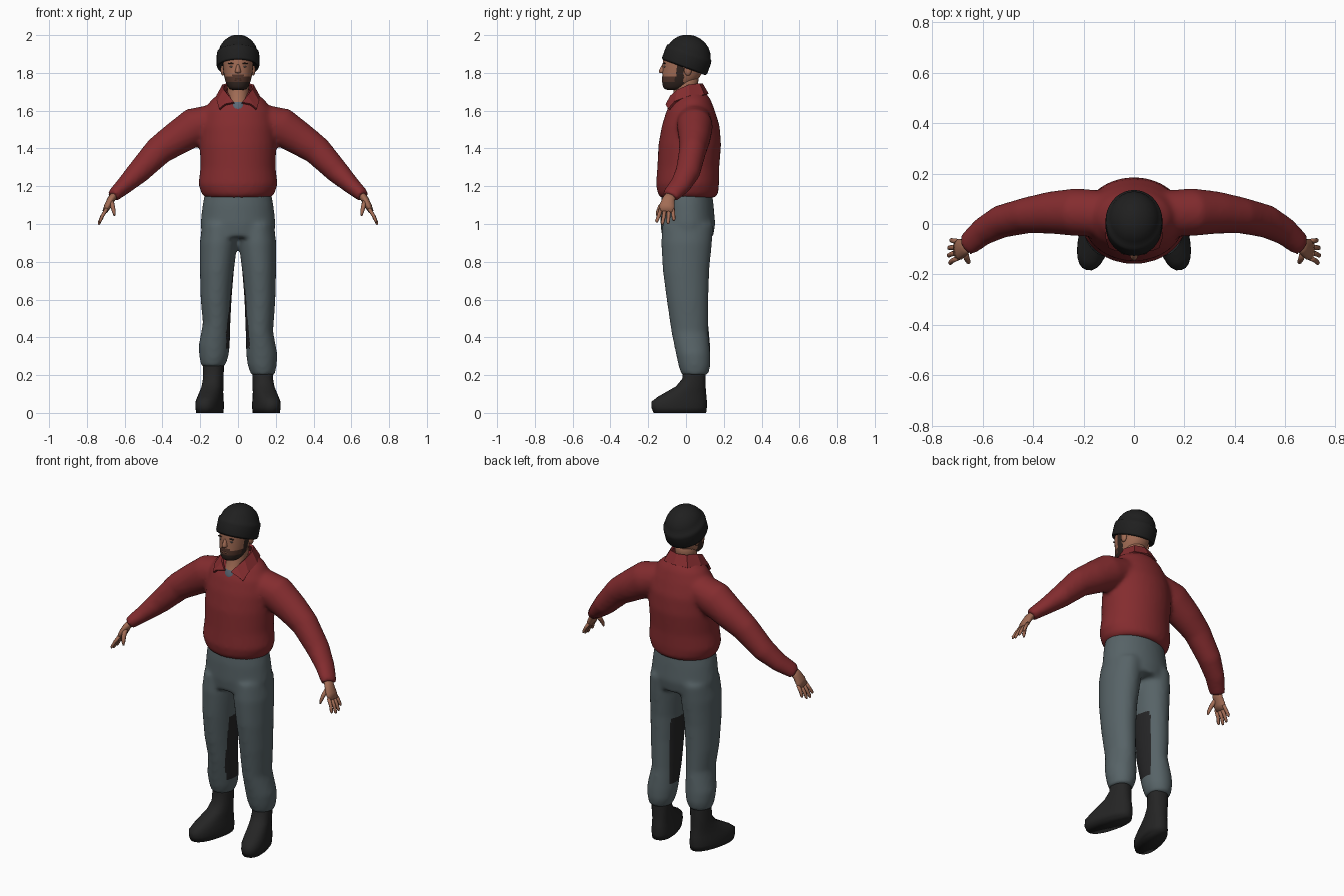
import bpy, bmesh, math
from mathutils import Vector, Matrix

cube = bpy.data.objects.get("Cube")
if cube:
    bpy.data.objects.remove(cube, do_unlink=True)


def material(name, r, g, b):
    m = bpy.data.materials.new(name)
    m.use_nodes = True
    m.diffuse_color = (r, g, b, 1)
    bsdf = m.node_tree.nodes["Principled BSDF"]
    bsdf.inputs["Base Color"].default_value = (r, g, b, 1)
    bsdf.inputs["Roughness"].default_value = 0.9
    return m


RED = material("red_wool", .23, .025, .028)
GREY = material("grey_trouser", .095, .125, .135)
DARK = material("dark_patch", .018, .018, .019)
KNIT = material("black_knit", .014, .014, .014)
LEATHER = material("black_leather", .018, .018, .018)
SKIN = material("skin", .36, .15, .09)
BEARD = material("dark_beard", .03, .018, .014)
STUBBLE = material("brown_stubble", .085, .036, .024)
SHIRT = material("blue_grey_undershirt", .11, .14, .18)
EYE = material("grey_eye", .16, .14, .14)

UP = Vector((0, 0, 1))


def loft(bm, rings, side=1, axis=UP, sides=24, power=2):
    """Skin elliptical rings (x, y, z, half width, half depth); axis None follows the path."""
    centres = [Vector((r[0] * side, r[1], r[2])) for r in rings]
    loops = []
    for i, ring in enumerate(rings):
        t = axis
        if t is None:
            t = (centres[min(i + 1, len(rings) - 1)] - centres[max(i - 1, 0)]).normalized()
        u = Vector((0, 1, 0))
        u = (u - t * u.dot(t)).normalized()
        v = u.cross(t)
        loop = []
        for k in range(sides):
            a = math.tau * k / sides
            c, s = (math.copysign(abs(f) ** (2 / power), f) for f in (math.cos(a), math.sin(a)))
            loop.append(bm.verts.new(centres[i] + v * ring[3] * c + u * ring[4] * s))
        loops.append(loop)
    for lo, hi in zip(loops, loops[1:]):
        for k in range(sides):
            n = (k + 1) % sides
            bm.faces.new((lo[k], lo[n], hi[n], hi[k]))
    bm.faces.new(loops[0][::-1])
    bm.faces.new(loops[-1])


def make(name, bm, mats, remesh=0, subdiv=0, rule=None, smooth=True):
    """Turn bmesh into an object, bake its modifiers and colour faces by rule."""
    bmesh.ops.recalc_face_normals(bm, faces=bm.faces)
    mesh = bpy.data.meshes.new(name)
    bm.to_mesh(mesh)
    bm.free()
    ob = bpy.data.objects.new(name, mesh)
    bpy.context.collection.objects.link(ob)
    if remesh:
        m = ob.modifiers.new("blend", "REMESH")
        m.mode, m.voxel_size = "VOXEL", remesh
        m = ob.modifiers.new("relax", "SMOOTH")
        m.factor, m.iterations = .5, 8
    if subdiv:
        ob.modifiers.new("round", "SUBSURF").levels = subdiv
    if remesh or subdiv:
        bpy.context.view_layer.update()
        dg = bpy.context.evaluated_depsgraph_get()
        baked = bpy.data.meshes.new_from_object(ob.evaluated_get(dg))
        ob.modifiers.clear()
        ob.data = baked
    ob.data.materials.clear()
    for m in mats:
        ob.data.materials.append(m)
    for p in ob.data.polygons:
        p.use_smooth = smooth
        p.material_index = rule(p.center, p.normal) if rule else 0
    return ob


def blob(name, at, size, mat):
    bm = bmesh.new()
    bmesh.ops.create_uvsphere(bm, u_segments=16, v_segments=10, radius=1,
                              matrix=Matrix.Translation(at) @ Matrix.Diagonal((*size, 1)))
    return make(name, bm, [mat])


# Sweater: torso and both sleeves blended together
bm = bmesh.new()
loft(bm, [(0, y, z, w, d) for z, w, y, d in (
    (1.14, .175, .01, .145), (1.16, .193, .01, .16), (1.21, .21, .008, .167),
    (1.3, .199, .012, .164), (1.42, .203, .02, .166), (1.52, .2, .025, .153),
    (1.6, .18, .025, .128), (1.66, .14, .03, .1), (1.7, .085, .03, .07))], sides=32)
sleeve = [(.1, .04, 1.56, .08, .09), (.23, .047, 1.515, .102, .095), (.33, .045, 1.45, .089, .084),
          (.42, .035, 1.388, .078, .072), (.527, .01, 1.275, .063, .066),
          (.6, -.03, 1.205, .047, .057), (.65, -.073, 1.16, .037, .05), (.663, -.083, 1.145, .034, .046)]
for side in (1, -1):
    loft(bm, sleeve, side, axis=None)
make("sweater", bm, [RED], remesh=.012)

# Trousers: seat and two legs, the right cuff a little higher
bm = bmesh.new()
loft(bm, [(0, y, z, w, d) for z, w, y, d in (
    (1.19, .17, .005, .13), (1.1, .188, .006, .14), (1.0, .199, .01, .145), (.93, .19, .008, .135))], sides=32)
leg = [(.1, .01, 1.0, .09, .135), (.103, .003, .9, .1, .135), (.112, 0, .75, .09, .123),
       (.116, .008, .6, .082, .111), (.113, .02, .43, .073, .098), (.126, .038, .31, .083, .091),
       (.128, .045, .25, .077, .085), (.132, .047, .2, .062, .07)]
for side in (1, -1):
    lift = .045 if side < 0 else 0
    loft(bm, [(x, y, z + lift * (z < .5), w, d) for x, y, z, w, d in leg], side)


def inner_patch(c, n):
    inward = -n.x * math.copysign(1, c.x)
    return int(inward > .8 and .34 < c.z < .74 and abs(c.y - .02) < .06)


make("trousers", bm, [GREY, DARK], remesh=.012, rule=inner_patch)

# Boots: stacked outlines, toes turned outwards
boot = [(0, .062, -.178, .108), (.03, .065, -.19, .112), (.06, .064, -.188, .112),
        (.085, .06, -.155, .11), (.11, .057, -.11, .106), (.14, .055, -.055, .104),
        (.18, .053, -.02, .103), (.24, .054, -.012, .102), (.3, .052, -.01, .1)]
for side, label in ((1, "left"), (-1, "right")):
    bm = bmesh.new()
    loft(bm, [(.13, (f + b) / 2, z, w, (b - f) / 2) for z, w, f, b in boot], side, power=2.3)
    pivot = Vector((.13 * side, .045, 0))
    bmesh.ops.rotate(bm, verts=bm.verts, cent=pivot, matrix=Matrix.Rotation(math.radians(14 * side), 3, "Z"))
    ob = make(label + "_boot", bm, [LEATHER])
    ob.data.shade_smooth()

# Hands: palm, four fanned fingers and a thumb
for side, label in ((1, "left"), (-1, "right")):
    bm = bmesh.new()
    loft(bm, [(.65, -.075, 1.16, .02, .028), (.672, -.092, 1.13, .02, .033),
              (.69, -.1, 1.095, .019, .042), (.705, -.104, 1.065, .013, .038)], side, None, 14)
    for i, reach in enumerate((.9, 1.05, 1, .78)):
        y = -.133 + .021 * i
        fan = (i - 1.5) * .009 - .008
        loft(bm, [(.695, y, 1.08, .01, .011), (.695 + .025 * reach, y + fan / 2, 1.08 - .04 * reach, .009, .01),
                  (.695 + .038 * reach, y + fan, 1.08 - .07 * reach, .008, .009),
                  (.695 + .041 * reach, y + fan, 1.08 - .08 * reach, .004, .005)], side, None, 8)
    loft(bm, [(.672, -.105, 1.125, .014, .016), (.663, -.136, 1.09, .012, .013),
              (.656, -.15, 1.06, .009, .01), (.654, -.153, 1.043, .004, .005)], side, None, 8)
    make(label + "_hand", bm, [SKIN])

# Neck with the undershirt showing at its base
bm = bmesh.new()
loft(bm, [(0, -.035, 1.57, .05, .06), (0, -.03, 1.62, .052, .068), (0, -.02, 1.645, .055, .066),
          (0, -.008, 1.69, .056, .06), (0, 0, 1.73, .058, .062), (0, .005, 1.8, .06, .065)])
make("neck", bm, [SKIN, SHIRT], rule=lambda c, n: int(c.z < 1.645))

# Head with beard and moustache areas
bm = bmesh.new()
head = [(1.708, .034, -.105, -.03), (1.72, .052, -.122, .005), (1.75, .066, -.128, .05),
        (1.79, .076, -.126, .085), (1.84, .081, -.124, .098), (1.88, .083, -.124, .1), (1.94, .075, -.1, .09)]
loft(bm, [(0, (f + b) / 2, z, w, (b - f) / 2) for z, w, f, b in head], sides=28, power=2.2)


def beard_area(c, n):
    if c.y > -.012:
        return 0
    edge = 1.782 + max(0, -.02 - abs(c.y + .04)) + (.07 if c.y > -.05 else 0)
    if c.z > edge + (.008 if abs(c.x) < .03 else 0):
        return 0
    return 2 if c.z > 1.755 and c.y < -.06 else 1


make("head", bm, [SKIN, BEARD, STUBBLE], subdiv=2, rule=beard_area)

# Face details
bm = bmesh.new()
loft(bm, [(0, -.113, 1.85, .008, .012), (0, -.122, 1.825, .011, .016), (0, -.125, 1.807, .018, .023),
          (0, -.122, 1.797, .014, .018)], sides=12)
make("nose", bm, [SKIN], subdiv=1)
blob("mouth", (0, -.122, 1.766), (.022, .006, .005), SKIN)
for side, label in ((1, "left"), (-1, "right")):
    blob(label + "_eye", (.031 * side, -.112, 1.833), (.013, .006, .005), EYE)
    blob(label + "_brow", (.033 * side, -.114, 1.85), (.02, .007, .004), BEARD)
    blob(label + "_ear", (.08 * side, .01, 1.815), (.012, .02, .03), SKIN)

# Knitted cap with turned-up brim, tipped back
bm = bmesh.new()
cap = [(-.035, .9), (-.046, .96), (-.035, 1), (.02, 1), (.038, .98), (.043, .92),
       (.072, .83), (.098, .67), (.117, .45), (.127, .22), (.13, .05)]
loft(bm, [(0, 0, z, .113 * s, .127 * s) for z, s in cap], sides=36)
bmesh.ops.transform(bm, verts=bm.verts,
                    matrix=Matrix.Translation((0, .005, 1.872)) @ Matrix.Rotation(math.radians(-20), 4, "X"))
make("knit_cap", bm, [KNIT])

# Fold-over collar: upper and lower edge from nape to tip, mirrored
edges = [((0, .088, 1.745), (0, .12, 1.69)), ((.055, .072, 1.745), (.08, .098, 1.685)),
         ((.083, .015, 1.738), (.115, .02, 1.68)), ((.076, -.045, 1.712), (.112, -.06, 1.65)),
         ((.05, -.083, 1.68), (.1, -.095, 1.61)), ((.022, -.1, 1.645), (.07, -.108, 1.635))]
bm = bmesh.new()
for side in (1, -1):
    pairs = [[bm.verts.new((x * side, y, z)) for x, y, z in pair] for pair in edges]
    for (a, b), (c, d) in zip(pairs, pairs[1:]):
        bm.faces.new((a, b, d, c))
bmesh.ops.remove_doubles(bm, verts=bm.verts, dist=.0005)
collar = make("collar", bm, [RED], smooth=False)
collar.modifiers.new("thickness", "SOLIDIFY").thickness = .012
